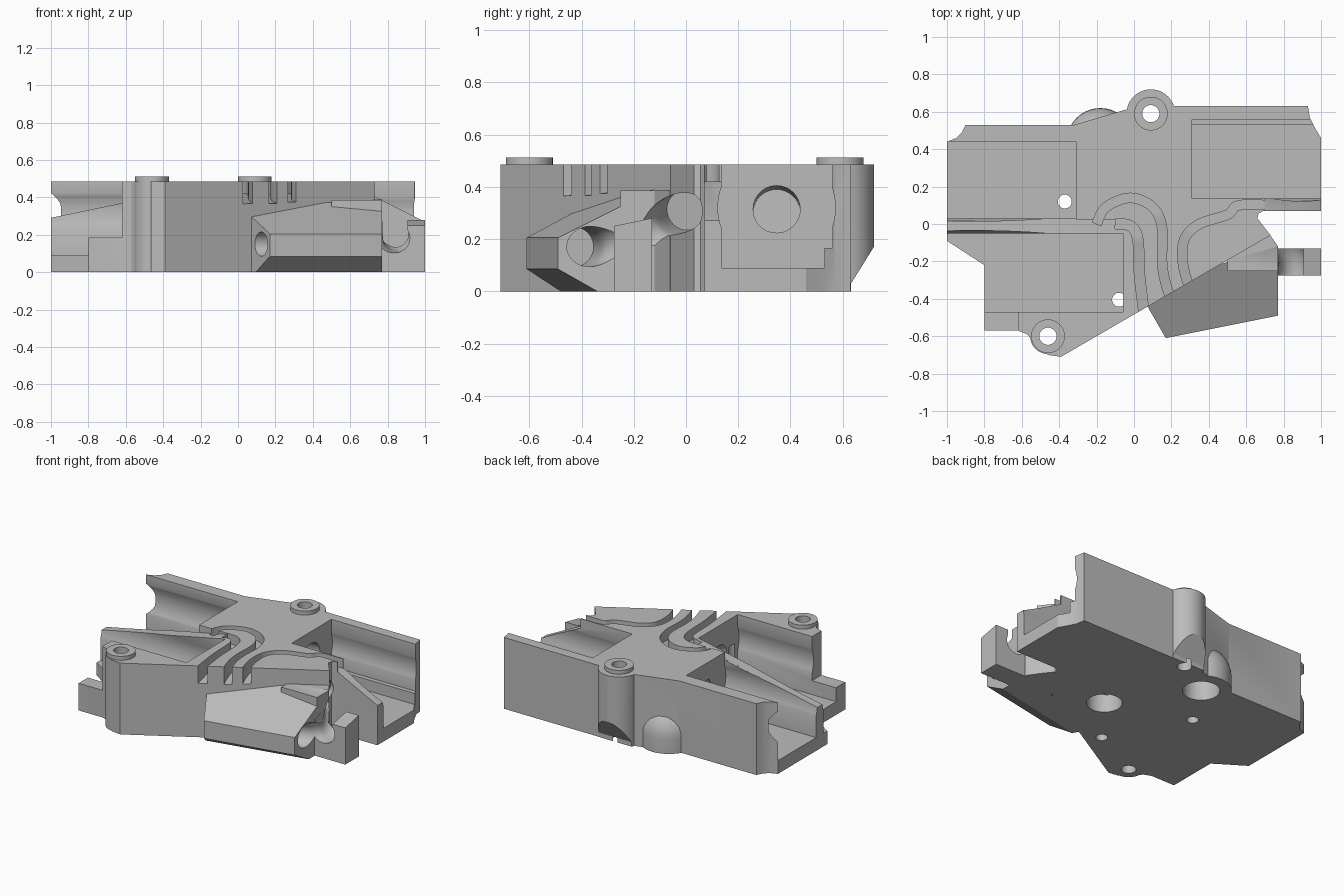
import bpy, bmesh, math
from mathutils import Vector
from mathutils.geometry import interpolate_bezier

if "Cube" in bpy.data.objects:
    bpy.data.objects.remove(bpy.data.objects["Cube"])

grey = bpy.data.materials.new("plain grey")
grey.use_nodes = True
grey.diffuse_color = (0.5, 0.5, 0.5, 1)
grey.node_tree.nodes["Principled BSDF"].inputs["Base Color"].default_value = (0.5, 0.5, 0.5, 1)


def loft(name, rings):
    """Closed solid skinned over rings of equal point count."""
    bm = bmesh.new()
    rows = [[bm.verts.new(p) for p in ring] for ring in rings]
    n = len(rows[0])
    for a, b in zip(rows, rows[1:]):
        for i in range(n):
            j = (i + 1) % n
            bm.faces.new((a[i], a[j], b[j], b[i]))
    bm.faces.new(rows[0][::-1])
    bm.faces.new(rows[-1])
    bmesh.ops.recalc_face_normals(bm, faces=bm.faces)
    mesh = bpy.data.meshes.new(name)
    bm.to_mesh(mesh)
    bm.free()
    mesh.materials.append(grey)
    obj = bpy.data.objects.new(name, mesh)
    bpy.context.collection.objects.link(obj)
    return obj


def prism(name, pts, axis, lo, hi):
    place = {"x": lambda p, h: (h, p[0], p[1]),
             "y": lambda p, h: (p[0], h, p[1]),
             "z": lambda p, h: (p[0], p[1], h)}[axis]
    return loft(name, [[place(p, h) for p in pts] for h in (lo, hi)])


def box(x0, x1, y0, y1, z0, z1):
    return prism("block", [(x0, y0), (x1, y0), (x1, y1), (x0, y1)], "z", z0, z1)


def tube(path, r, n=40):
    """Round solid along a list of points."""
    path = [Vector(p) for p in path]
    rings = []
    for i, p in enumerate(path):
        d = (path[min(i + 1, len(path) - 1)] - path[max(i - 1, 0)]).normalized()
        side = d.cross(Vector((0, 0, 1)))
        side = side.normalized() if side.length > 0.01 else Vector((1, 0, 0))
        up = side.cross(d)
        rings.append([p + r * (side * math.cos(t) + up * math.sin(t))
                      for t in (math.tau * k / n for k in range(n))])
    return loft("tube", rings)


def smooth_path(pts, steps=7):
    pts = [Vector(p) for p in pts]
    out = [pts[0]]
    for i in range(len(pts) - 1):
        a, b = pts[i], pts[i + 1]
        ta = (b - pts[max(i - 1, 0)]) / 6
        tb = (pts[min(i + 2, len(pts) - 1)] - a) / 6
        out += interpolate_bezier(a, a + ta, b - tb, b, steps)[1:]
    return out


def groove(pts, width):
    """Cutter for an open slot whose floor drops toward its outlet."""
    path = smooth_path([(x, y, 0) for x, y in pts])
    rings = []
    for i, p in enumerate(path):
        d = path[min(i + 1, len(path) - 1)] - path[max(i - 1, 0)]
        side = Vector((-d.y, d.x, 0)).normalized() * width / 2
        floor = 0.42 - 0.065 * max(0, i / (len(path) - 1) - 0.5) * 2
        low, high = Vector((0, 0, floor)), Vector((0, 0, 0.6))
        rings.append([p - side + low, p + side + low, p + side + high, p - side + high])
    return loft("groove", rings)


def boolean(target, tool, operation):
    mod = target.modifiers.new("bool", "BOOLEAN")
    mod.operation, mod.solver, mod.object = operation, "EXACT", tool
    bpy.context.view_layer.objects.active = target
    bpy.ops.object.modifier_apply(modifier=mod.name)
    bpy.data.objects.remove(tool)


# Main plate outline
TOP = 0.485
outline = [(-1, .44), (-.95, .46), (-.92, .49), (-.9, .53), (-.32, .53), (-.05, .61),
           (.1, .63), (.93, .63), (.94, .57), (.97, .51), (1, .46), (1, .07), (.69, .07),
           (.665, .055), (.66, .03), (.73, -.06), (-.39, -.71), (-.46, -.7), (-.53, -.64),
           (-.57, -.59), (-.62, -.57), (-.8, -.57), (-.8, -.22), (-1, -.09)]
body = prism("body", outline, "z", 0, TOP)

# Slanted side housing on the diagonal wall
left_end, right_end = Vector((.17, -.61, 0)), Vector((.77, -.49, 0))
section = [(0, .085), (0, .205), (1, 1), (1, 0), (.15, 0)]
rings = []
for start, inward, reach, peak in ((left_end, Vector((-.5, .866, 0)), .3, .345),
                                   (right_end, Vector((0, 1, 0)), .37, .39)):
    rings.append([start + inward * (reach if v == 1 else v) + Vector((0, 0, peak if z == 1 else z))
                  for v, z in section])
boolean(body, loft("housing", rings), "UNION")
boolean(body, prism("housing_back", [(.5, -.25), (.77, -.25), (.77, -.12), (.725, -.055), (.5, -.1)],
                    "z", 0, .385), "UNION")

# Screw columns, rounded elbow bulge and side prong
BOSSES = ((.09, .59, .13), (-.46, -.6, .095))
for x, y, r in BOSSES:
    boolean(body, tube([(x, y, 0), (x, y, TOP)], r, 48), "UNION")
bulge = [(-.18, .44, 0), (-.18, .44, .1)]
rings = []
for k in range(9):
    t = k * math.radians(10.8)
    z, r = (.1 + .18 * math.sin(t), .18 * math.cos(t))
    rings.append([(-.18 + r * math.cos(a), .44 + r * math.sin(a), z)
                  for a in (math.tau * i / 40 for i in range(40))])
rings.insert(0, [(x, y, 0) for x, y, z in rings[0]])
boolean(body, loft("bulge", rings), "UNION")
boolean(body, prism("prong", [(-.275, 0), (-.275, .25), (-.13, .28), (-.13, 0)], "x", .7, 1), "UNION")

cutters = []
# Three open bays, each with a round-sided channel
cutters += [box(-1.1, -.31, .03, .44, .09, .7), box(-1.1, -.06, -.47, -.05, .09, .7),
            box(.31, 1.1, .135, .56, .165, .7), box(.31, 1.1, .135, .53, .09, .7)]
for x0, x1, y in ((-1.1, -.31, .24), (-1.1, -.06, -.26), (.31, 1.1, .347)):
    cutters.append(tube([(x0, y, .32), (x1, y, .32)], .225, 64))

# Lowered wall end and sloping ridges
cutters.append(box(-1.1, -.62, -.8, -.1, .185, .7))
cutters.append(prism("slope", [(-1.1, .27), (-.06, TOP), (-.06, .7), (-1.1, .7)], "y", -.06, .025))
cutters.append(prism("slope", [(-1.1, .27), (-.31, .433), (-.31, .7), (-1.1, .7)], "y", .02, .06))
cutters.append(prism("slope", [(.7, .42), (1.1, .22), (1.1, .7), (.7, .7)], "y", .05, .15))

# Winding top grooves
cutters.append(groove([(-.2, .0), (-.15, .09), (-.02, .14), (.1, .09), (.15, -.02),
                       (.15, -.2), (.17, -.32), (.22, -.46)], .05))
cutters.append(groove([(-.1, .0), (-.02, -.01), (.02, -.08), (.03, -.28), (.06, -.52)], .055))
cutters.append(groove([(.74, .1), (.56, .1), (.5, .05), (.35, .0), (.27, -.08),
                       (.26, -.2), (.29, -.32), (.34, -.42)], .05))

# Curved side passage with the outlets in the housing
cutters.append(tube(smooth_path([(.5, -.43, .17), (.74, -.385, .17), (.835, -.28, .18),
                                 (.845, -.17, .2), (.77, -.06, .28), (.62, .0, .31)]), .077))
cutters.append(box(.772, .905, -.3, -.1, .2, .4))
cutters.append(tube([(.05, -.55, .15), (.35, -.475, .15)], .065))

# Inner passages opening at bay ends and underside
cutters.append(tube([(.4, .347, .32), (.1, .347, .3)], .09))
cutters.append(tube([(-.36, .2, .3), (-.18, .42, .18)], .085))
cutters.append(tube([(-.12, -.29, .28), (.18, -.07, .18)], .085))
cutters.append(tube([(.18, -.07, -.1), (.18, -.07, .25)], .11))
cutters.append(tube([(-.18, .43, -.1), (-.18, .43, .22)], .115))

# Pin holes, screw holes and the slanted column foot
for x, y in ((-.37, .12), (-.08, -.405)):
    cutters.append(tube([(x, y, -.1), (x, y, .3)], .037))
for x, y, r in BOSSES:
    cutters.append(tube([(x, y, -.1), (x, y, .7)], .046))
cutters.append(prism("foot", [(.632, -.1), (.632, .03), (.73, .187), (.8, .187), (.8, -.1)],
                     "x", -.08, .26))
for cutter in cutters:
    boolean(body, cutter, "DIFFERENCE")

# Raised screw rings
parts = [body]
for (x, y, r), label in zip(BOSSES, ("back_screw_ring", "front_screw_ring")):
    ring = tube([(x, y, TOP - .01), (x, y, .512)], .09, 48)
    ring.name = label
    boolean(ring, tube([(x, y, .4), (x, y, .6)], .046), "DIFFERENCE")
    parts.append(ring)

bpy.ops.object.select_all(action="DESELECT")
for obj in parts:
    obj.select_set(True)
bpy.context.view_layer.objects.active = body
bpy.ops.object.shade_smooth_by_angle(angle=math.radians(28))
